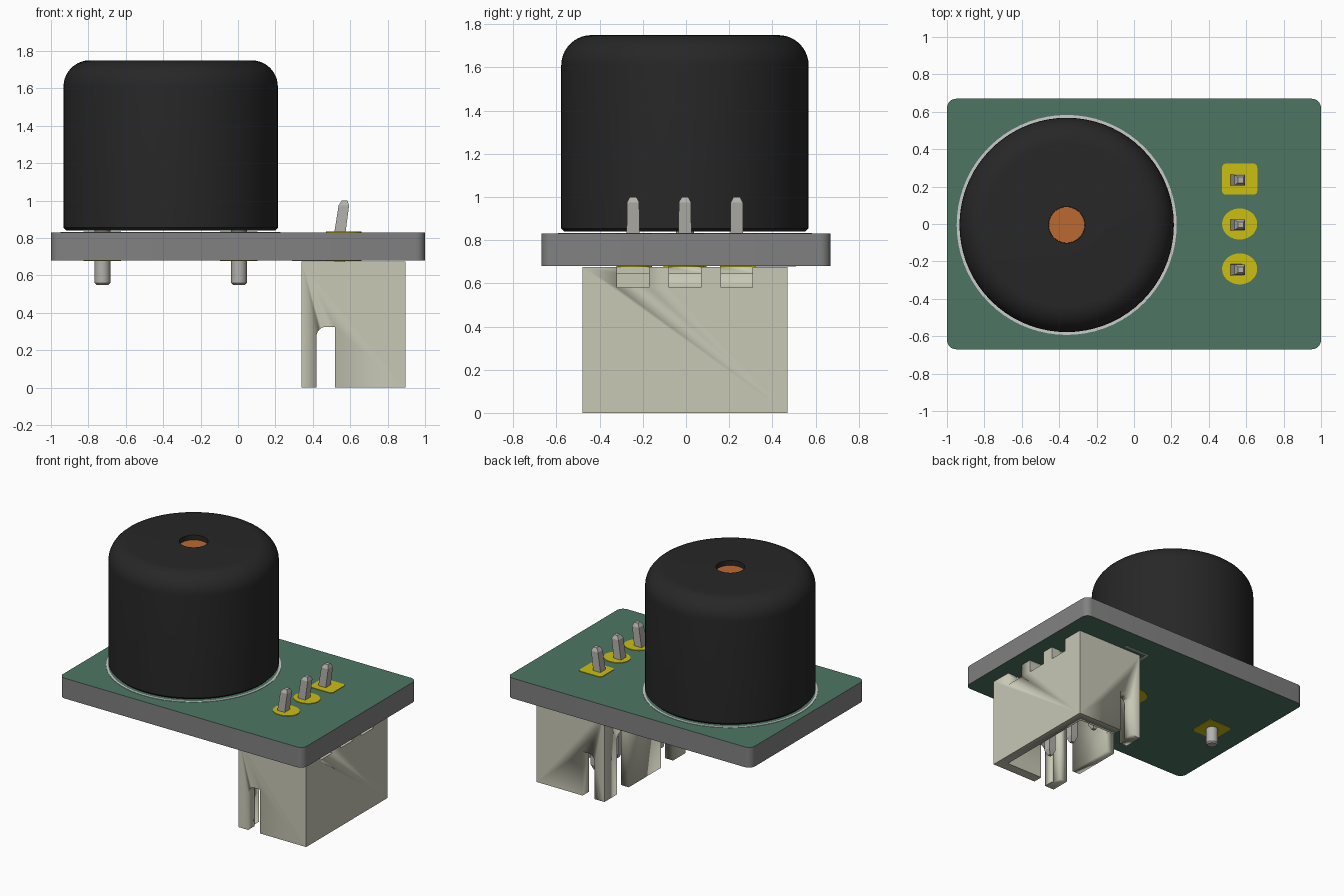
import bpy, bmesh
from math import sin, cos, pi, radians

if "Cube" in bpy.data.objects:
    bpy.data.objects.remove(bpy.data.objects["Cube"])


def material(name, r, g, b):
    m = bpy.data.materials.new(name)
    m.diffuse_color = (r, g, b, 1)
    m.use_nodes = True
    m.node_tree.nodes["Principled BSDF"].inputs["Base Color"].default_value = m.diffuse_color
    return m


GREEN = material("solder_mask", .075, .18, .125)
EDGE = material("board_edge", .22, .22, .22)
BLACK = material("black_plastic", .02, .02, .02)
GOLD = material("gold_pad", .6, .52, .005)
CREAM = material("cream_plastic", .58, .58, .47)
ORANGE = material("orange_disc", .5, .14, .03)
METAL = material("metal", .45, .44, .41)
SILK = material("silkscreen", .55, .58, .55)
YC = -.005          # centre line of the fitted parts
BX = -.36           # buzzer centre
Z0, Z1 = .68, .83   # board faces


def finish(name, bm, mat, smooth=True):
    bmesh.ops.recalc_face_normals(bm, faces=bm.faces)
    me = bpy.data.meshes.new(name)
    bm.to_mesh(me)
    bm.free()
    ob = bpy.data.objects.new(name, me)
    bpy.context.collection.objects.link(ob)
    if mat:
        me.materials.append(mat)
    if smooth:
        bpy.ops.object.select_all(action='DESELECT')
        ob.select_set(True)
        bpy.context.view_layer.objects.active = ob
        bpy.ops.object.shade_smooth_by_angle(angle=radians(30))
    return ob


def prism(name, pts, a, b, axis='z', mat=None):
    place = {'z': lambda u, v, w: (u, v, w),
             'y': lambda u, v, w: (u, w, v),
             'x': lambda u, v, w: (w, u, v)}[axis]
    bm = bmesh.new()
    lo, hi = ([bm.verts.new(place(u, v, w)) for u, v in pts] for w in (a, b))
    bm.faces.new(lo)
    bm.faces.new(hi)
    n = len(pts)
    for i in range(n):
        j = (i + 1) % n
        bm.faces.new((lo[i], lo[j], hi[j], hi[i]))
    return finish(name, bm, mat)


def rect(u0, u1, v0, v1, radii=(0, 0, 0, 0), steps=6):
    """Rectangle; corner radii start at upper right, anticlockwise."""
    out = []
    corners = ((u1, v1, -1, -1), (u0, v1, 1, -1), (u0, v0, 1, 1), (u1, v0, -1, 1))
    for k, (u, v, su, sv) in enumerate(corners):
        r = radii[k]
        if not r:
            out.append((u, v))
            continue
        for i in range(steps + 1):
            a = (k + i / steps) * pi / 2
            out.append((u + su * r + r * cos(a), v + sv * r + r * sin(a)))
    return out


def ellipse(x, y, rx, ry, n=40):
    return [(x + rx * cos(2 * pi * i / n), y + ry * sin(2 * pi * i / n)) for i in range(n)]


def lathe(name, profile, x, y, mat, n=72, closed=False):
    bm = bmesh.new()
    rings = [[bm.verts.new((x + r * cos(2 * pi * i / n), y + r * sin(2 * pi * i / n), z))
              for i in range(n)] for r, z in profile]
    pairs = list(zip(rings, rings[1:]))
    if closed:
        pairs.append((rings[-1], rings[0]))
    else:
        bm.faces.new(rings[0])
        bm.faces.new(rings[-1])
    for p, q in pairs:
        for i in range(n):
            j = (i + 1) % n
            bm.faces.new((p[i], p[j], q[j], q[i]))
    return finish(name, bm, mat)


def cut(target, cutters):
    bpy.context.view_layer.objects.active = target
    for c in cutters:
        c.hide_render = True
        m = target.modifiers.new("cut", 'BOOLEAN')
        m.operation, m.solver, m.object = 'DIFFERENCE', 'EXACT', c
        bpy.ops.object.modifier_apply(modifier=m.name)
        bpy.data.objects.remove(c)


# Circuit board: grey edges, green faces
board = prism("circuit_board", rect(-1, 1, -.67, .67, (.05,) * 4), Z0, Z1, 'z', EDGE)
board.data.materials.append(GREEN)
for f in board.data.polygons:
    if abs(f.normal.z) > .9:
        f.material_index = 1

# Buzzer can with rounded shoulder and recessed sound hole
R, F, TOP = .573, .14, 1.75
shoulder = [(R - F + F * cos(a * pi / 20), TOP - F + F * sin(a * pi / 20)) for a in range(11)]
lathe("buzzer_can", [(R - .015, .84), (R, .855)] + shoulder + [(.097, TOP), (.097, TOP - .05)],
      BX, YC, BLACK)
prism("sound_hole_disc", ellipse(BX, YC, .096, .096), TOP - .06, TOP - .035, 'z', ORANGE)
lathe("buzzer_outline", [(.573, Z1 - .002), (.588, Z1 - .002), (.588, Z1 + .003), (.573, Z1 + .003)],
      BX, YC, SILK, closed=True)

# Buzzer legs
for i, x in enumerate((-.725, .005)):
    lathe(f"buzzer_leg_{i + 1}", [(.032, .55), (.042, .56), (.042, .86)], x, YC, METAL, n=24)


# Pads on both faces of the board
def pads(name, x, y, rx, ry, square):
    shape = rect(x - rx, x + rx, y - ry, y + ry, (.02,) * 4) if square else ellipse(x, y, rx, ry)
    for side, z in (("top", Z1), ("bottom", Z0)):
        prism(f"{name}_{side}", shape, z - .004, z + .004, 'z', GOLD)


for i, y in enumerate((.24, 0, -.24)):
    pads(f"connector_pad_{i + 1}", .565, y, .094, .083, i == 0)
pads("buzzer_pad_1", -.725, YC, .1, .1, True)
pads("buzzer_pad_2", .005, YC, .1, .1, False)

# Connector shell, open at the bottom
shell = prism("connector_shell", rect(.34, .895, YC - .475, YC + .475), 0, .675, 'z', CREAM)
cutters = [
    prism("cavity", rect(.405, .825, YC - .4, YC + .4), -.1, .53),
    prism("end_slots", rect(.42, .518, -.1, .325, (0, .05, 0, 0)), -.7, .7, 'y'),
]
for s in (-1, 1):
    c = YC + s * .26
    cutters.append(prism("side_slot", rect(c - .07, c + .07, -.1, .45, (.05, .05, 0, 0)), .3, .45, 'x'))
for i in (-1, 0, 1):
    c = YC + i * .24
    cutters.append(prism("low_notch", rect(c - .074, c + .074, .58, .72), .82, .95, 'x'))
    cutters.append(prism("high_notch", rect(c - .074, c + .074, .645, .73), .6, .96, 'x'))
cut(shell, cutters)

# Kinked square contact pins
PATH = [(.57, .09, .012), (.57, .13, .028), (.57, .56, .028), (.54, .7, .028),
        (.545, .83, .03), (.566, .975, .028), (.57, 1.0, .015)]
for k in (-1, 0, 1):
    bm = bmesh.new()
    y = YC + k * .24
    rings = [[bm.verts.new((x + a * h, y + b * h, z)) for a, b in ((-1, -1), (1, -1), (1, 1), (-1, 1))]
             for x, z, h in PATH]
    for p, q in zip(rings, rings[1:]):
        for i in range(4):
            j = (i + 1) % 4
            bm.faces.new((p[i], p[j], q[j], q[i]))
    bm.faces.new(rings[0])
    bm.faces.new(rings[-1])
    finish(f"contact_pin_{k + 2}", bm, METAL, smooth=False)

# Corner mark on the underside beside the connector
prism("corner_mark", [(.29, .51), (.29, .27), (.305, .27), (.305, .495), (.5, .495), (.5, .51)],
      Z0 - .003, Z0 + .002, 'z', SILK)
